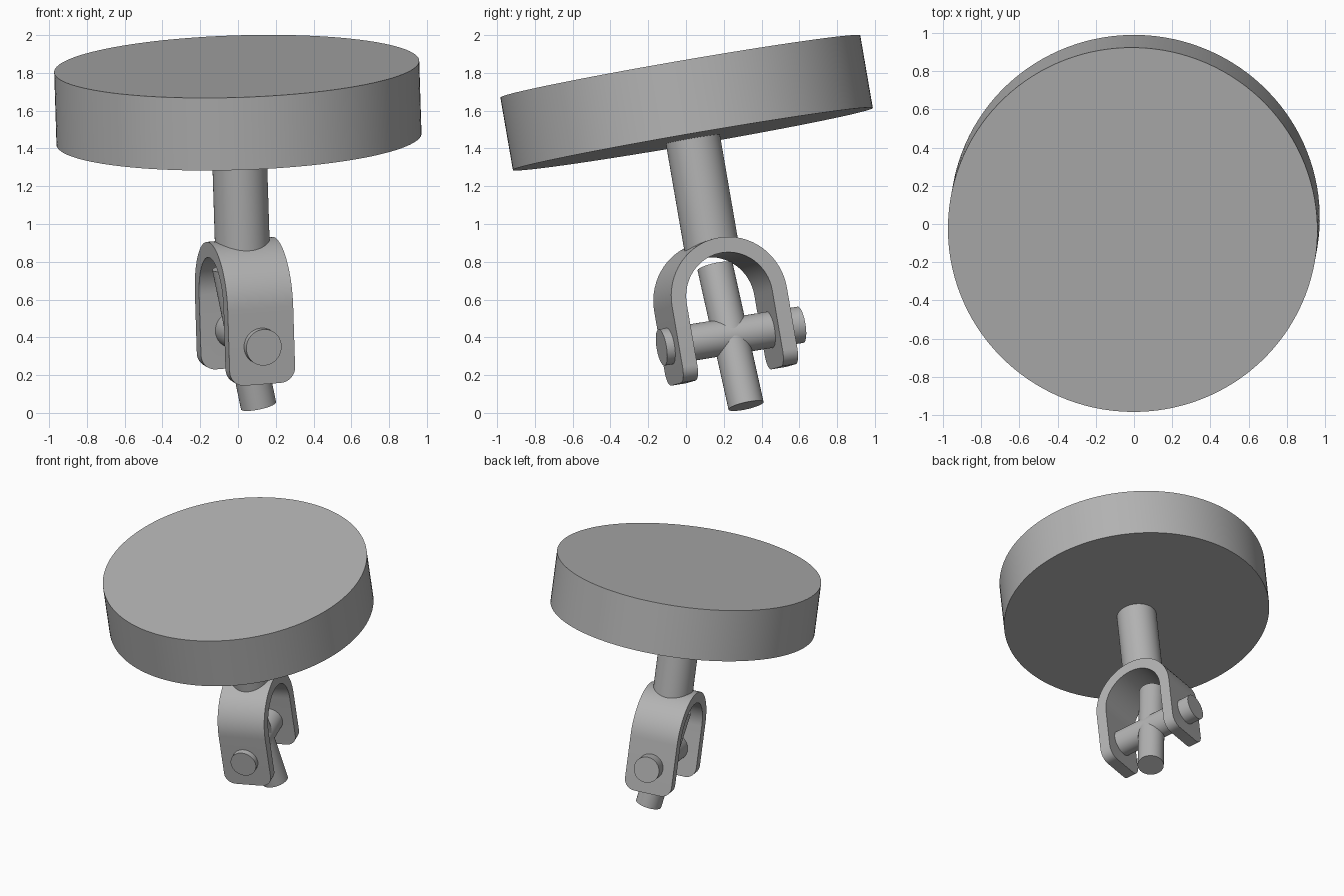
import bpy, bmesh, math
from mathutils import Matrix, Vector

if "Cube" in bpy.data.objects:
    bpy.data.objects.remove(bpy.data.objects["Cube"], do_unlink=True)

# One plain grey material
grey = bpy.data.materials.new("plain_grey")
grey.use_nodes = True
grey.diffuse_color = (0.45, 0.45, 0.45, 1)
grey.node_tree.nodes["Principled BSDF"].inputs["Base Color"].default_value = grey.diffuse_color

# Tilted frame: Z along the stem, Y along the pin, origin at the fork's arc centre
axis = Vector((-0.031, -0.17, 0.985)).normalized()
side = Vector((-0.26, 0.95, 0)).cross(axis).normalized()
pin_dir = axis.cross(side)
frame = Matrix((side, pin_dir, axis)).transposed().to_4x4()
frame.translation = (0.032, 0.183, 0.6)


def finish(name, bm, local=Matrix()):
    bmesh.ops.recalc_face_normals(bm, faces=bm.faces)
    mesh = bpy.data.meshes.new(name)
    bm.to_mesh(mesh)
    bm.free()
    mesh.materials.append(grey)
    obj = bpy.data.objects.new(name, mesh)
    bpy.context.collection.objects.link(obj)
    obj.matrix_world = frame @ local
    bpy.ops.object.select_all(action='DESELECT')
    obj.select_set(True)
    bpy.context.view_layer.objects.active = obj
    bpy.ops.object.shade_smooth_by_angle(angle=math.radians(35))
    return obj


def cylinder(name, radius, low, high, local=Matrix(), sides=64):
    bm = bmesh.new()
    bmesh.ops.create_cone(bm, cap_ends=True, segments=sides, radius1=radius,
                          radius2=radius, depth=high - low,
                          matrix=Matrix.Translation((0, 0, (low + high) / 2)))
    return finish(name, bm, local)


# Disc and stem
cylinder("disc", 0.967, 0.863, 1.253, sides=128)
cylinder("stem", 0.145, 0.26, 0.88)


# Fork: U-shaped profile, extruded sideways, with rounded lower corners
def fork(outer, inner, leg, width, corner, steps=32):
    bm = bmesh.new()

    def arch(r):
        arc = [(r * math.cos(math.pi * i / steps), r * math.sin(math.pi * i / steps))
               for i in range(steps + 1)]
        return [(r, -leg)] + arc + [(-r, -leg)]

    rings = [[bm.verts.new((-width / 2, y, z)) for y, z in arch(r)] for r in (outer, inner)]
    a, b = rings
    faces = [bm.faces.new((a[i], a[i + 1], b[i + 1], b[i])) for i in range(len(a) - 1)]
    new = bmesh.ops.extrude_face_region(bm, geom=faces, use_keep_orig=True)["geom"]
    bmesh.ops.translate(bm, vec=(width, 0, 0),
                        verts=[v for v in new if isinstance(v, bmesh.types.BMVert)])
    bmesh.ops.recalc_face_normals(bm, faces=bm.faces)
    ends = [e for e in bm.edges
            if all(v.co.z < -leg + 0.001 for v in e.verts)
            and abs(e.verts[0].co.x - e.verts[1].co.x) < 0.001]
    bmesh.ops.bevel(bm, geom=ends, offset=corner, segments=8, profile=0.5, affect='EDGES')
    return finish("fork", bm)


fork(0.32, 0.238, 0.405, 0.36, 0.08)

# Cross: pin through the fork and a rod swinging on it
centre = Matrix.Translation((0, 0.02, -0.2))
cylinder("cross_pin", 0.097, -0.385, 0.39, centre @ Matrix.Rotation(-math.pi / 2, 4, 'X'))
cylinder("cross_rod", 0.095, -0.385, 0.385, centre @ Matrix.Rotation(math.radians(-10), 4, 'Y'))
